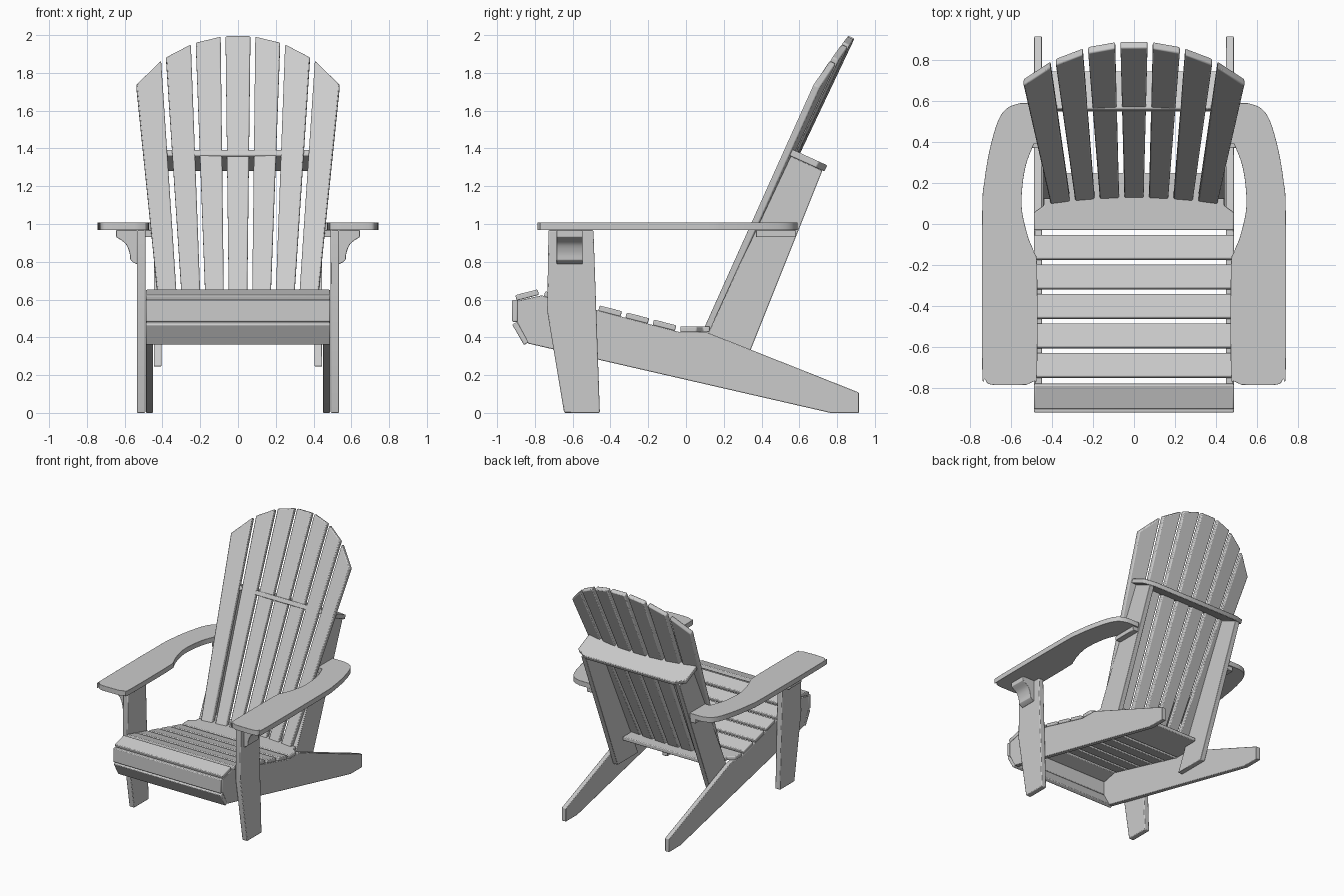
import bpy, bmesh, math
from mathutils import Vector

cube = bpy.data.objects.get("Cube")
if cube:
    bpy.data.objects.remove(cube, do_unlink=True)

paint = bpy.data.materials.new("light_grey_paint")
paint.use_nodes = True
GREY = (0.6, 0.6, 0.6, 1)
paint.diffuse_color = GREY
paint.node_tree.nodes["Principled BSDF"].inputs["Base Color"].default_value = GREY


def loft(name, ring_a, ring_b, bevel=0.006, mirror=False):
    """Solid between two matching outlines, with eased edges."""
    bm = bmesh.new()
    a = [bm.verts.new(p) for p in ring_a]
    b = [bm.verts.new(p) for p in ring_b]
    bm.faces.new(a)
    bm.faces.new(b[::-1])
    for i in range(len(a)):
        j = (i + 1) % len(a)
        bm.faces.new((a[i], b[i], b[j], a[j]))
    bmesh.ops.recalc_face_normals(bm, faces=bm.faces)
    mesh = bpy.data.meshes.new(name)
    bm.to_mesh(mesh)
    bm.free()
    mesh.materials.append(paint)
    obj = bpy.data.objects.new(name, mesh)
    bpy.context.collection.objects.link(obj)
    if mirror:
        obj.modifiers.new("mirror", 'MIRROR').use_mirror_merge = False
    mod = obj.modifiers.new("bevel", 'BEVEL')
    mod.width = bevel
    mod.segments = 2
    mod.limit_method = 'ANGLE'
    mod.angle_limit = math.radians(35)
    bpy.ops.object.select_all(action='DESELECT')
    obj.select_set(True)
    bpy.context.view_layer.objects.active = obj
    bpy.ops.object.shade_smooth_by_angle(angle=math.radians(35))
    return obj


def prism(name, pts, axis, lo, hi, **kw):
    """Extrude a 2D outline along one axis."""
    def place(p, d):
        p = list(p)
        p.insert("xyz".index(axis), d)
        return p
    return loft(name, [place(p, lo) for p in pts], [place(p, hi) for p in pts], **kw)


def smooth(pts, n=5):
    """Catmull-Rom curve through the points."""
    v = [Vector(p) for p in pts]
    v = [v[0]] + v + [v[-1]]
    out = []
    for a, b, c, d in zip(v, v[1:], v[2:], v[3:]):
        for i in range(n):
            t = i / n
            out.append(0.5 * (2 * b + (c - a) * t + (2 * a - 5 * b + 4 * c - d) * t ** 2
                              + (3 * b - a - 3 * c + d) * t ** 3))
    return out + [v[-1]]


def slat(name, y, z, degrees, width=0.122, thick=0.03):
    """Crosswise board, tilted about x."""
    t = math.radians(degrees)
    u = Vector((math.cos(t), math.sin(t))) * width / 2
    w = Vector((-math.sin(t), math.cos(t))) * thick / 2
    c = Vector((y, z))
    return prism(name, [c - u - w, c + u - w, c + u + w, c - u + w], 'x', -0.488, 0.488)


def lerp(a, b, t):
    return a + (b - a) * t


# Seat sides that run back into the rear legs
prism("seat_side", [(-0.895, 0.593), (-0.765, 0.622), (-0.035, 0.428), (0.11, 0.427),
                    (0.915, 0.108), (0.915, 0), (0.765, 0), (-0.835, 0.367), (-0.895, 0.48)],
      'x', 0.45, 0.487, mirror=True, bevel=0.004)

# Front legs
prism("front_leg", [(-0.728, 0.967), (-0.49, 0.967), (-0.456, 0), (-0.645, 0), (-0.735, 0.54)],
      'x', 0.49, 0.535, mirror=True)

# Curved brackets below the arms
prism("arm_bracket", [(0.534, 0.967), (0.645, 0.967), (0.645, 0.932)]
      + smooth([(0.635, 0.925), (0.595, 0.895), (0.575, 0.85), (0.57, 0.81)])
      + [(0.555, 0.797), (0.534, 0.787)],
      'y', -0.685, -0.547, mirror=True, bevel=0.003)

# Arms
outer = smooth([(0.525, -0.785), (0.69, -0.785), (0.727, -0.757), (0.741, -0.7), (0.741, 0.05),
                (0.73, 0.21), (0.705, 0.36), (0.665, 0.5), (0.62, 0.565), (0.555, 0.59)])
inner = smooth([(0.488, 0.392), (0.527, 0.29), (0.546, 0.17), (0.546, 0.06), (0.517, -0.063),
                (0.488, -0.137), (0.473, -0.22), (0.473, -0.72), (0.487, -0.767)])
prism("arm", outer + [(0.447, 0.59), (0.447, 0.392)] + inner, 'z', 0.967, 1.008,
      mirror=True, bevel=0.012)
prism("arm_cleat", [(0.447, 0.37), (0.495, 0.37), (0.495, 0.582), (0.447, 0.582)],
      'z', 0.93, 0.967, mirror=True, bevel=0.004)

# Back posts
prism("back_post", [(0.04, 0.246), (0.307, 0.246), (0.722, 1.283), (0.547, 1.362), (0.13, 0.45)],
      'x', 0.405, 0.446, mirror=True, bevel=0.004)

# Seat slats and front nosing
slat("nose_slat_lower", -0.876, 0.421, -60, 0.125)
slat("nose_slat_front", -0.906, 0.54, 90, 0.116)
slat("seat_slat_front", -0.841, 0.624, 14.5)
for i in range(5):
    slat(f"seat_slat_{i + 1}", -0.69 + 0.144 * i, 0.614 - 0.0375 * i, -14.5)

# Rear seat board, notched around the posts
half = [(0.488, -0.03), (0.488, 0.055), (0.44, 0.09), (0.44, 0.125), (0.4, 0.125), (0.4, 0.25)]
prism("rear_seat_board", half + [(-x, y) for x, y in reversed(half)], 'z', 0.427, 0.458)

# Upper back rail, tilted, with clipped rear corners
rail = [(-0.488, 0), (0.488, 0), (0.488, 0.155), (0.4, 0.203), (-0.4, 0.203), (-0.488, 0.155)]
along, up = Vector((0, 0.91, -0.414)), Vector((0, 0.414, 0.91))
base = Vector((0, 0.548, 1.362))
low = [base + Vector((x, 0, 0)) + along * d for x, d in rail]
loft("back_rail", low, [p + up * 0.036 for p in low])

# Fanned back slats on a shallow curve, with an arched top
RADIUS, BOTTOM, TOP = 0.687, 0.45, 2.0


def back_point(x, z):
    t = (z - BOTTOM) / (TOP - BOTTOM)
    hollow = lerp(0.03, 0.06, t) * (1 - (x / lerp(0.41, 0.53, t)) ** 2)
    return Vector((x, 0.095 + 0.455 * (z - BOTTOM) + hollow, z))


for k in range(-3, 4):
    front = []
    for side in (-1, 1):
        x_low = 0.12 * k + 0.047 * side
        x_high = 0.12 * k + 0.026 * k * 1.45 + 0.066 * side
        z_high = TOP - RADIUS + math.sqrt(RADIUS ** 2 - x_high ** 2)
        ends = [back_point(x_low, BOTTOM), back_point(x_high, z_high)]
        front += ends if side < 0 else ends[::-1]
    depth = Vector((0, 0.034, -0.0155))
    loft(f"back_slat_{k + 4}", front, [p + depth for p in front], bevel=0.007)
